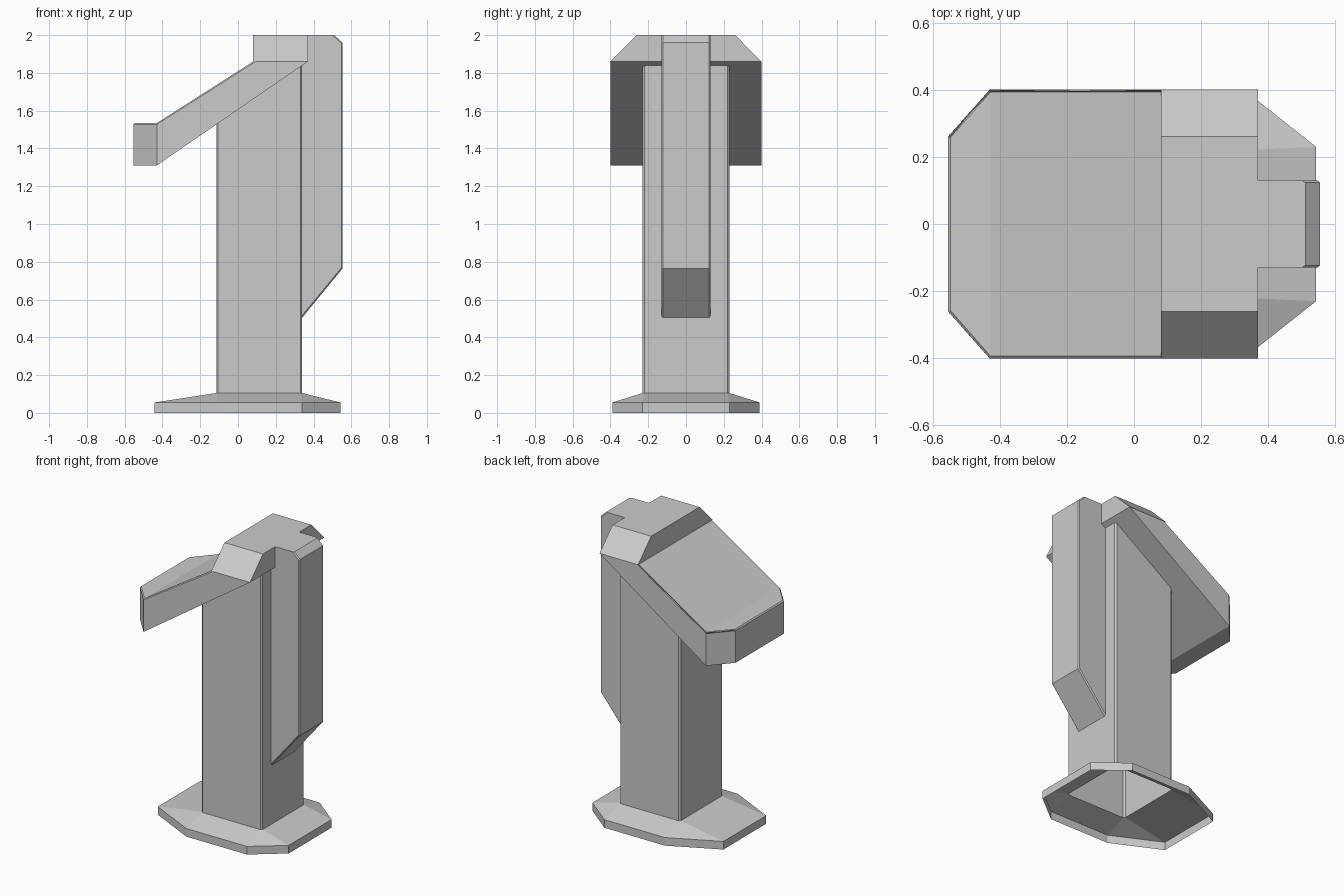
import bpy
import bmesh

if "Cube" in bpy.data.objects:
    bpy.data.objects.remove(bpy.data.objects["Cube"], do_unlink=True)

grey = bpy.data.materials.new("plain_grey")
grey.use_nodes = True
colour = (0.6, 0.6, 0.6, 1)
grey.diffuse_color = colour
grey.node_tree.nodes["Principled BSDF"].inputs["Base Color"].default_value = colour


def finish(name, bm):
    bmesh.ops.recalc_face_normals(bm, faces=bm.faces)
    mesh = bpy.data.meshes.new(name)
    bm.to_mesh(mesh)
    bm.free()
    mesh.materials.append(grey)
    obj = bpy.data.objects.new(name, mesh)
    bpy.context.collection.objects.link(obj)
    return obj


def bridge(bm, a, b, closed=True):
    n = len(a)
    for i in range(n if closed else n - 1):
        j = (i + 1) % n
        bm.faces.new((a[i], a[j], b[j], b[i]))


def bevel_where(bm, test, width):
    edges = [e for e in bm.edges if all(test(v.co) for v in e.verts)]
    bmesh.ops.bevel(bm, geom=edges, offset=width, segments=1, affect='EDGES')


BACK, FRONT, HALF = 0.34, -0.115, 0.23       # post footprint


def under(x):
    """Height of the sloping roof underside."""
    return 1.31 + (x + 0.43) * 0.6875


def octagon(x0, x1, y, cut_x0, cut_x1, cut_y):
    """Rectangle with cut corners, counter-clockwise."""
    return [(x1, -cut_y), (x1, cut_y), (cut_x1, y), (cut_x0, y),
            (x0, cut_y), (x0, -cut_y), (cut_x0, -y), (cut_x1, -y)]


# Post and flared foot: one shell, open underneath
bm = bmesh.new()
foot = octagon(-0.442, 0.542, 0.39, FRONT, BACK, HALF)
shaft = octagon(FRONT, BACK, HALF, FRONT + 0.01, BACK - 0.01, HALF - 0.01)
rings = [[bm.verts.new((x, y, z)) for x, y in ring]
         for ring, z in ((foot, 0), (foot, 0.055), (shaft, 0.105))]
rings.append([bm.verts.new((x, y, under(x))) for x, y in shaft])
for low, high in zip(rings, rings[1:]):
    bridge(bm, low, high)
bm.faces.new(rings[-1])
finish("post_and_foot", bm)

# Sloping roof slab with cut front corners
bm = bmesh.new()
slab = [(-0.554, 1.31, 0.26), (-0.43, 1.31, 0.40), (0.37, 1.86, 0.40),
        (0.08, 1.86, 0.40), (-0.43, 1.535, 0.40), (-0.554, 1.535, 0.26)]
left, right = [[bm.verts.new((x, s * y, z)) for x, z, y in slab] for s in (1, -1)]
bridge(bm, left, right)
for side in (left, right):
    bm.faces.new(side[1:5])
    bm.faces.new((side[0], side[1], side[4], side[5]))
rim = [bm.edges.get((s[i], s[i + 1])) for s in (left, right) for i in (3, 4)]
rim.append(bm.edges.get((left[5], right[5])))
bmesh.ops.bevel(bm, geom=rim, offset=0.007, segments=1, affect='EDGES')
finish("roof_slab", bm)

# Raised block with sloping sides on the roof, open where it meets the slab
bm = bmesh.new()
section = [(-0.40, 1.86), (-0.26, 2.0), (0.26, 2.0), (0.40, 1.86)]
near, far = [[bm.verts.new((x, y, z)) for y, z in section] for x in (0.08, 0.37)]
bridge(bm, near, far, closed=False)
bm.faces.new(near)
bm.faces.new(far)
finish("roof_block", bm)

# Rib down the back of the post
bm = bmesh.new()
rib = [(BACK, 0.505), (0.554, 0.765), (0.554, 1.96), (0.51, 2.0),
       (0.37, 2.0), (0.37, 1.86), (BACK, 1.84)]
left, right = [[bm.verts.new((x, y, z)) for x, z in rib] for y in (0.13, -0.13)]
bridge(bm, left, right)
bm.faces.new(left)
bm.faces.new(right)
edges = [bm.edges.get((s[i], s[i + 1])) for s in (left, right) for i in range(3)]
bmesh.ops.bevel(bm, geom=edges, offset=0.007, segments=1, affect='EDGES')
finish("back_rib", bm)
